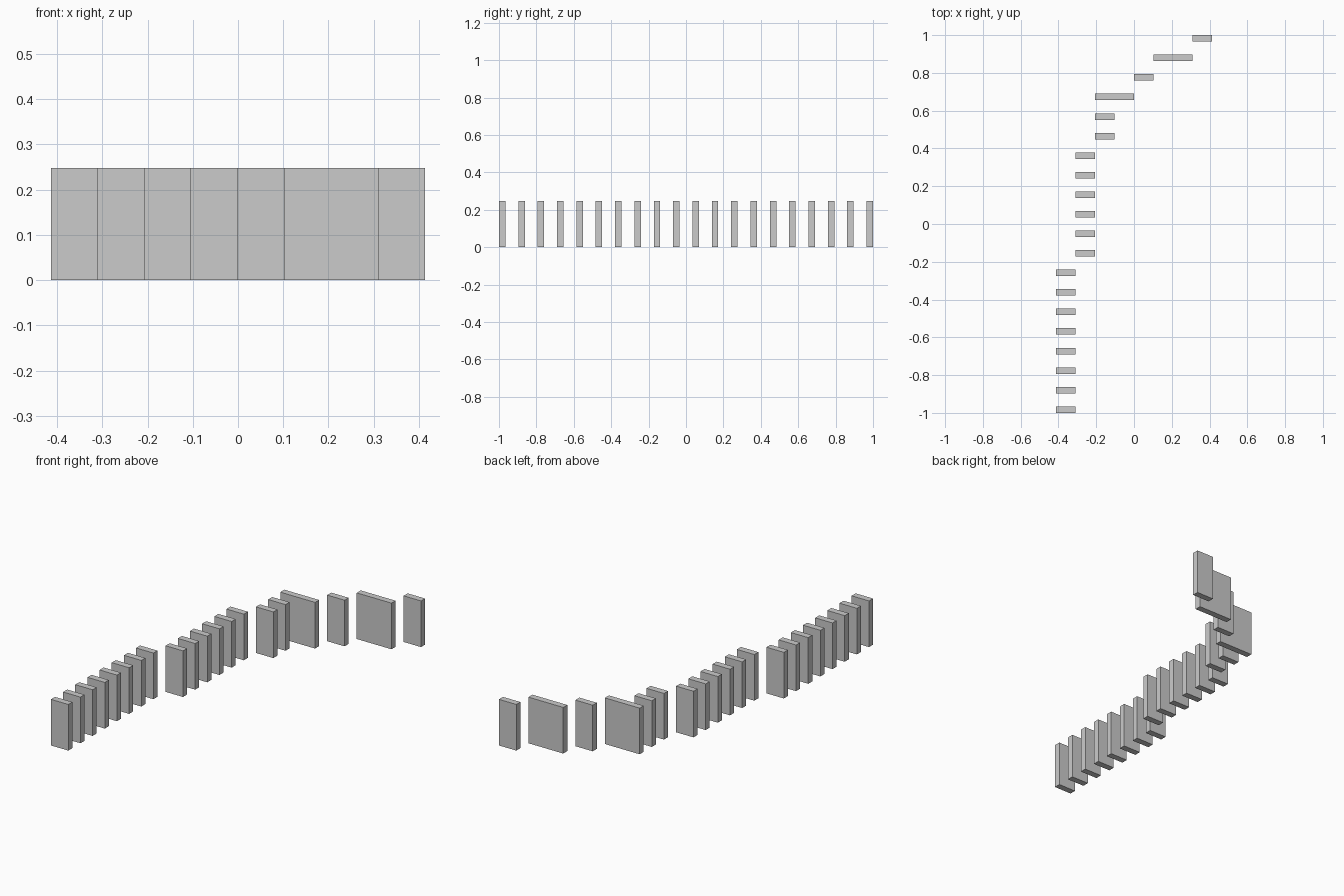
import bpy
import bmesh
from mathutils import Matrix

if "Cube" in bpy.data.objects:
    bpy.data.objects.remove(bpy.data.objects["Cube"])

PITCH = 2 / (19 + 1 / 3)      # spacing between slabs, also the cell width
DEPTH = PITCH / 3
HEIGHT = PITCH * 2.4


def slab(name, x0, x1, y0):
    bm = bmesh.new()
    bmesh.ops.create_cube(bm, size=1, matrix=Matrix.Diagonal((x1 - x0, DEPTH, HEIGHT, 1)))
    mesh = bpy.data.meshes.new(name)
    bm.to_mesh(mesh)
    bm.free()
    obj = bpy.data.objects.new(name, mesh)
    obj.location = ((x0 + x1) / 2, y0 + DEPTH / 2, HEIGHT / 2)
    bpy.context.collection.objects.link(obj)


# Runs of slabs from front to back: (left cell, right cell, count)
runs = [(-4, -3, 8), (-3, -2, 6), (-2, -1, 2), (-2, 0, 1),
        (0, 1, 1), (1, 3, 1), (3, 4, 1)]

row = 0
for left, right, count in runs:
    kind = "wide_slab" if right - left > 1 else "slab"
    for _ in range(count):
        slab(f"{kind}_{row + 1:02d}", left * PITCH, right * PITCH, -1 + row * PITCH)
        row += 1
